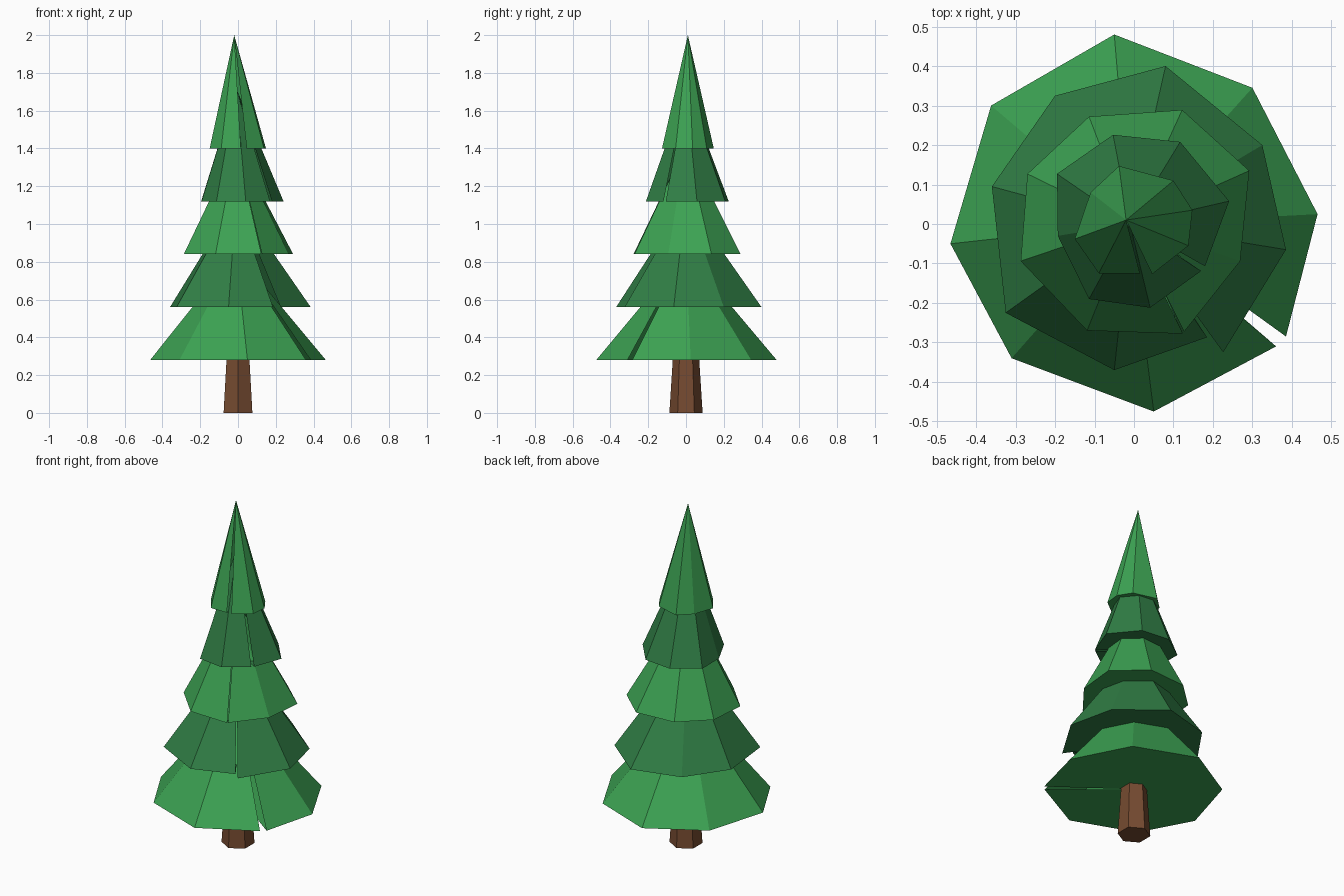
import bpy
import bmesh
from math import cos, sin, radians

if "Cube" in bpy.data.objects:
    bpy.data.objects.remove(bpy.data.objects["Cube"])


def material(name, color):
    m = bpy.data.materials.new(name)
    m.diffuse_color = (*color, 1)
    m.use_nodes = True
    m.node_tree.nodes["Principled BSDF"].inputs["Base Color"].default_value = m.diffuse_color
    return m


light = material("light_green", (0.045, 0.36, 0.085))
dark = material("dark_green", (0.03, 0.21, 0.06))
brown = material("bark", (0.18, 0.07, 0.03))


def finish(bm, name, mat):
    mesh = bpy.data.meshes.new(name)
    bm.to_mesh(mesh)
    bm.free()
    mesh.materials.append(mat)
    bpy.context.collection.objects.link(bpy.data.objects.new(name, mesh))


# A branch tier is an uneven eight-sided cone whose ring is left open at a seam
def tier(name, ring, z, height, apex_xy, mat):
    bm = bmesh.new()
    apex = bm.verts.new((*apex_xy, z + height))
    centre = bm.verts.new((0, 0, z))
    rim = [bm.verts.new((x, y, z)) for x, y in ring]
    for a, b in zip(rim, rim[1:]):
        bm.faces.new((a, b, apex))
        bm.faces.new((b, a, centre))
    finish(bm, name, mat)


# Trunk: tapered hexagon
bm = bmesh.new()
loops = [[bm.verts.new((r * cos(radians(30 + 60 * i)), r * sin(radians(30 + 60 * i)), z))
          for i in range(6)] for r, z in ((0.088, 0), (0.056, 0.5))]
for i in range(6):
    j = (i + 1) % 6
    bm.faces.new((loops[0][i], loops[0][j], loops[1][j], loops[1][i]))
bm.faces.new(loops[0][::-1])
bm.faces.new(loops[1])
finish(bm, "trunk", brown)

# Rim outlines, counter-clockwise from the seam, lowest tier first
rims = [
    [(.385, -.285), (.465, .025), (.30, .345), (-.05, .48), (-.362, .30),
     (-.465, -.05), (-.31, -.34), (.05, -.475), (.36, -.31)],
    [(.226, -.325), (.385, -.065), (.325, .20), (.08, .40), (-.20, .325),
     (-.36, .095), (-.325, -.225), (-.05, -.37), (.185, -.287)],
    [(.127, -.273), (.269, -.094), (.292, .135), (.122, .289), (-.114, .272),
     (-.27, .127), (-.287, -.094), (-.119, -.27), (.124, -.278)],
    [(.18, -.107), (.241, .058), (.117, .208), (-.053, .226), (-.195, .127),
     (-.193, -.03), (-.114, -.19), (.041, -.212), (.17, -.119)],
    [(.046, -.127), (.138, -.055), (.148, .035), (.10, .11), (-.038, .147),
     (-.11, .08), (-.15, -.038), (-.089, -.125), (.015, -.125)],
]
heights = [0.57, 0.57, 0.58, 0.60, 0.60]
for i, (rim, h) in enumerate(zip(rims, heights)):
    apex = (-.02, .01) if i == 4 else (-.01, 0)
    tier(f"branch_tier_{i + 1}", rim, 0.28 + 0.28 * i, h, apex, dark if i % 2 else light)
